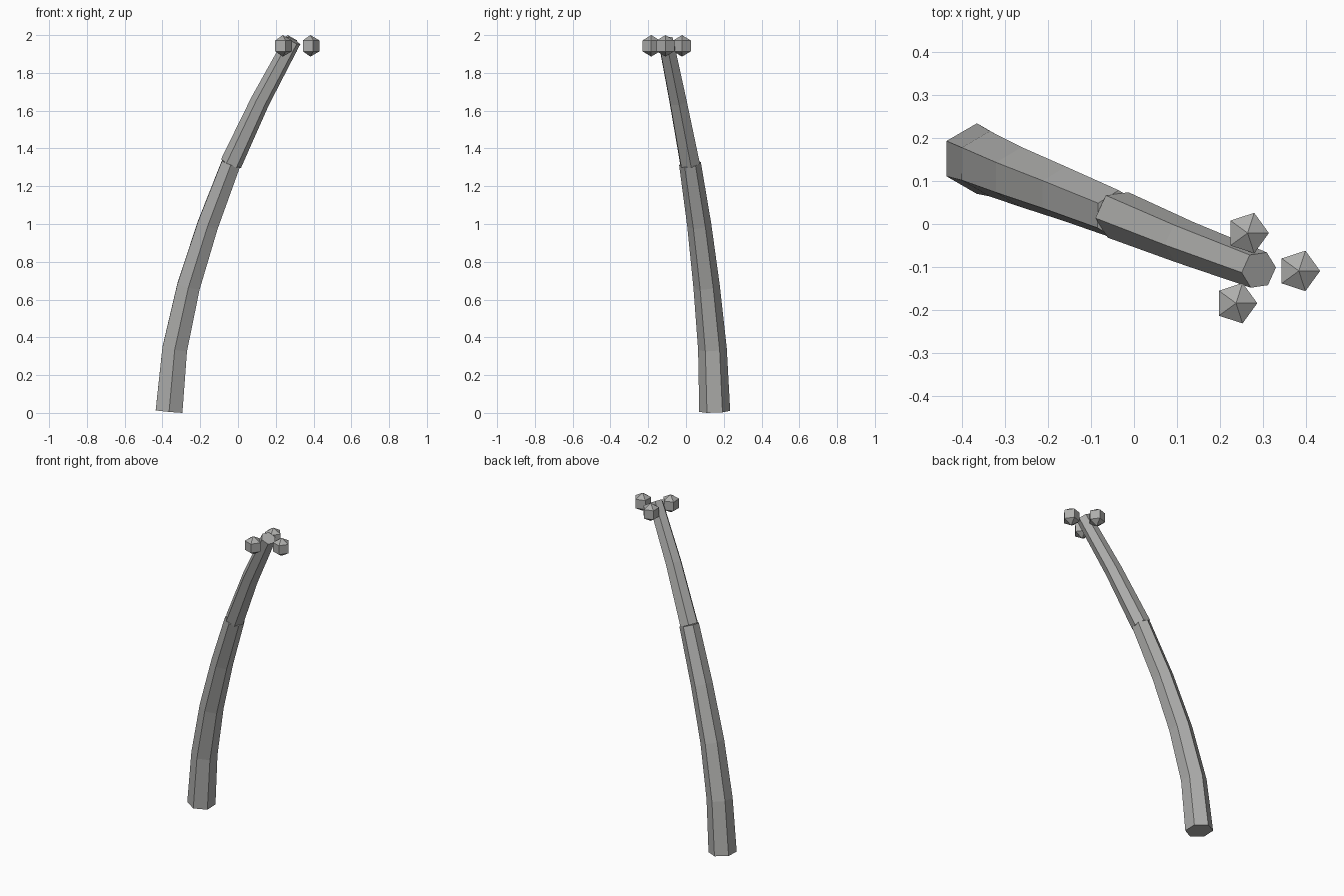
import bpy, bmesh, math
from mathutils import Vector

if "Cube" in bpy.data.objects:
    bpy.data.objects.remove(bpy.data.objects["Cube"])

UP = Vector((0, 0, 1))


def make_material(name, color):
    mat = bpy.data.materials.new(name)
    mat.diffuse_color = (*color, 1)
    mat.use_nodes = True
    mat.node_tree.nodes["Principled BSDF"].inputs["Base Color"].default_value = mat.diffuse_color
    return mat


GREY = make_material("plain_grey", (0.42, 0.42, 0.41))


def ring(center, radius, sides, start_deg, axis=UP):
    """Regular polygon around a centre, facing along the axis."""
    turn = UP.rotation_difference(axis)
    points = []
    for i in range(sides):
        a = math.radians(start_deg) + math.tau * i / sides
        points.append(Vector(center) + turn @ Vector((radius * math.cos(a), radius * math.sin(a), 0)))
    return points


def loft(name, rings, poles=None):
    """Skin between rings; close with flat caps or with pole points."""
    bm = bmesh.new()
    loops = [[bm.verts.new(p) for p in r] for r in rings]
    n = len(loops[0])
    for lo, hi in zip(loops, loops[1:]):
        for i in range(n):
            j = (i + 1) % n
            bm.faces.new((lo[i], lo[j], hi[j], hi[i]))
    if poles:
        for loop, pole in zip((loops[0], loops[-1]), poles):
            tip = bm.verts.new(pole)
            for i in range(n):
                bm.faces.new((loop[i], loop[(i + 1) % n], tip))
    else:
        bm.faces.new(loops[0])
        bm.faces.new(loops[-1])
    bmesh.ops.recalc_face_normals(bm, faces=bm.faces)
    mesh = bpy.data.meshes.new(name)
    bm.to_mesh(mesh)
    bm.free()
    mesh.materials.append(GREY)
    obj = bpy.data.objects.new(name, mesh)
    bpy.context.collection.objects.link(obj)
    return obj


def trunk(name, path, radii, start_deg):
    """Tapered six-sided tube along a bent path."""
    pts = [Vector(p) for p in path]
    rings = []
    for i, (p, r) in enumerate(zip(pts, radii)):
        axis = (pts[min(i + 1, len(pts) - 1)] - pts[max(i - 1, 0)]).normalized()
        rings.append(ring(p, r, 6, start_deg, axis))
    return loft(name, rings)


# Leaning palm trunk: two tapered lengths, the upper one twisted
trunk("lower_trunk",
      [(-0.365, 0.152, 0.008), (-0.335, 0.14, 0.338), (-0.262, 0.109, 0.67),
       (-0.16, 0.07, 0.995), (-0.037, 0.021, 1.32)],
      [0.082, 0.076, 0.07, 0.064, 0.058], 30)
trunk("upper_trunk",
      [(-0.037, 0.021, 1.32), (0.117, -0.042, 1.65), (0.29, -0.107, 1.972)],
      [0.058, 0.051, 0.045], 5)

# Coconuts: five-sided low-poly balls around the trunk top
R = 0.057
for k, (x, y) in enumerate([(0.264, -0.021), (0.383, -0.109), (0.237, -0.184)]):
    z = 2.0 - R
    rings = [ring((x, y, z + s * R / 2), R * math.cos(math.radians(30)), 5, 0) for s in (-1, 1)]
    loft(f"coconut_{k + 1}", rings, [(x, y, z - R), (x, y, z + R)])
